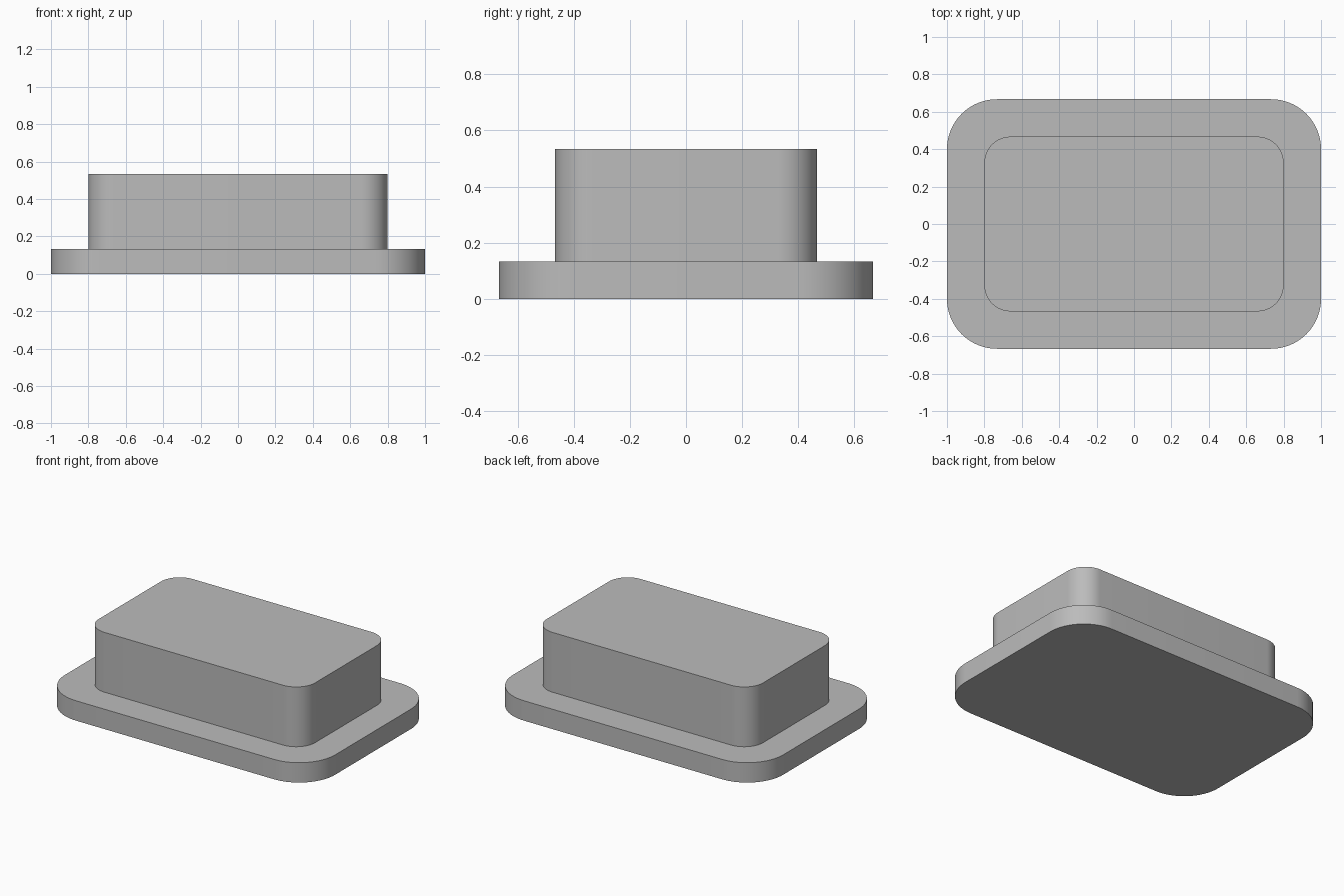
import bpy
import bmesh
from math import sin, cos, pi, radians

cube = bpy.data.objects.get("Cube")
if cube:
    bpy.data.objects.remove(cube, do_unlink=True)

# Plain grey material
grey = bpy.data.materials.new("plain_grey")
grey.use_nodes = True
colour = (0.5, 0.5, 0.5, 1.0)
grey.diffuse_color = colour
grey.node_tree.nodes["Principled BSDF"].inputs["Base Color"].default_value = colour

CORNER_STEPS = 16


def rounded_loop(bm, half_x, half_y, radius, z):
    """Counter-clockwise ring of vertices around a rounded rectangle."""
    ring = []
    for i, (sx, sy) in enumerate([(1, 1), (-1, 1), (-1, -1), (1, -1)]):
        for k in range(CORNER_STEPS + 1):
            a = (i + k / CORNER_STEPS) * pi / 2
            ring.append(bm.verts.new((sx * (half_x - radius) + radius * cos(a),
                                      sy * (half_y - radius) + radius * sin(a), z)))
    return ring


# Flanged block: wide base plate stepping in to a raised block, one closed solid
base = (1.0, 0.667, 0.267)
block = (0.8, 0.467, 0.14)
levels = [(base, 0.0), (base, 0.133), (block, 0.133), (block, 0.533)]

bm = bmesh.new()
rings = [rounded_loop(bm, *outline, z) for outline, z in levels]
for low, high in zip(rings, rings[1:]):
    for i in range(len(low)):
        j = (i + 1) % len(low)
        bm.faces.new((low[i], low[j], high[j], high[i]))
bm.faces.new(reversed(rings[0]))
bm.faces.new(rings[-1])

mesh = bpy.data.meshes.new("flanged_block")
bm.to_mesh(mesh)
bm.free()
mesh.materials.append(grey)
obj = bpy.data.objects.new("flanged_block", mesh)
bpy.context.collection.objects.link(obj)

# Smooth the rounded corners, keep the rims sharp
bpy.ops.object.select_all(action='DESELECT')
obj.select_set(True)
bpy.context.view_layer.objects.active = obj
bpy.ops.object.shade_smooth_by_angle(angle=radians(30))
